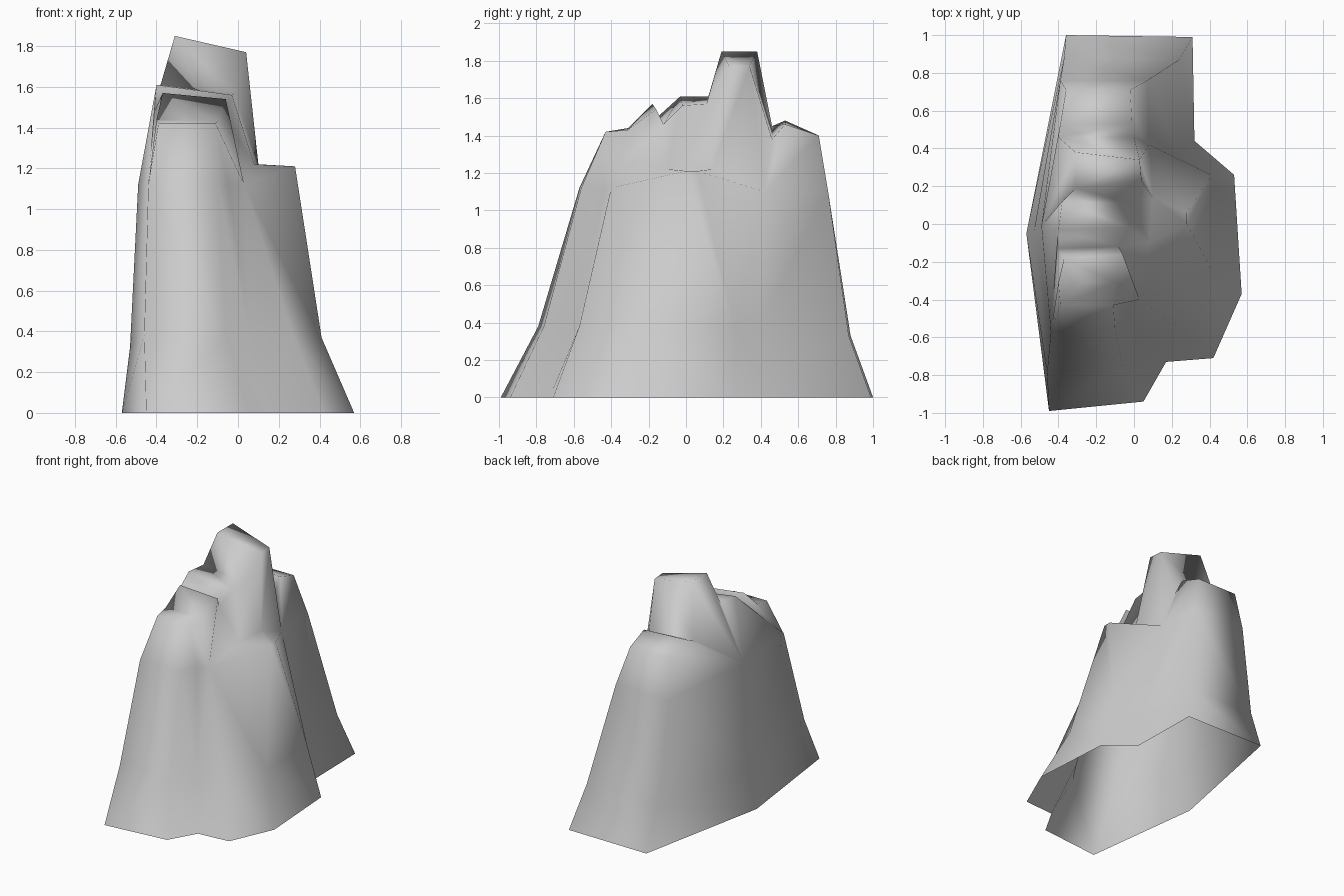
import bpy
import bmesh

default_cube = bpy.data.objects.get("Cube")
if default_cube:
    bpy.data.objects.remove(default_cube, do_unlink=True)


def make_material(name, colour):
    material = bpy.data.materials.new(name)
    material.use_nodes = True
    material.diffuse_color = colour
    shader = material.node_tree.nodes["Principled BSDF"]
    shader.inputs["Base Color"].default_value = colour
    shader.inputs["Roughness"].default_value = 0.9
    return material


def stitch(bm, lower, upper):
    """Fill between two chains of vertices that both run front to back."""
    i = j = 0
    while i < len(lower) - 1 or j < len(upper) - 1:
        can_lower, can_upper = i < len(lower) - 1, j < len(upper) - 1
        step_lower = can_lower and (
            not can_upper or lower[i + 1].co.y < upper[j + 1].co.y)
        if step_lower:
            bm.faces.new((lower[i], lower[i + 1], upper[j]))
            i += 1
        else:
            bm.faces.new((lower[i], upper[j + 1], upper[j]))
            j += 1


bm = bmesh.new()

# Cliff columns, each from the ground up: foot, waist, shoulder
columns = {
    "front_right": [(-.45, -.99, 0), (-.46, -.79, .38), (-.44, -.57, 1.12)],
    "front_left": [(.05, -.94, 0), (-.06, -.76, .38), (-.1, -.56, 1.12)],
    "front_gully": [(.17, -.73, 0), (.06, -.58, .38), (-.05, -.43, 1.12)],
    "front_rib": [(.42, -.71, 0), (.27, -.57, .38), (.03, -.4, 1.12)],
    "spur_front": [(.57, -.37, 0), (.41, -.24, .37), (.28, 0, 1.21)],
    "spur_back": [(.53, .26, 0), (.41, .26, .37), (.28, .06, 1.21)],
    "back_gully": [(.32, .44, 0), (.22, .4, .4), (.08, .42, 1.1)],
    "back_left": [(.31, .99, 0), (.24, .87, .33), (.07, .76, 1.1)],
    "back_right": [(-.36, 1, 0), (-.37, .88, .33), (-.39, .76, 1.1)],
    "right_bulge": [(-.57, -.05, 0), (-.53, -.04, .32), (-.49, -.01, 1.12)],
}
verts = {name: [bm.verts.new(p) for p in path] for name, path in columns.items()}
names = list(verts)
for here, after in zip(names, names[1:] + names[:1]):
    a, b = verts[here], verts[after]
    for level in range(len(a) - 1):
        bm.faces.new((a[level], b[level], b[level + 1], a[level + 1]))
shoulder = {name: column[-1] for name, column in verts.items()}

# Flat top of the side spur
spur_inner_front = bm.verts.new((.08, -.1, 1.22))
spur_inner_back = bm.verts.new((.1, .14, 1.22))
bm.faces.new((shoulder["front_rib"], shoulder["spur_front"], spur_inner_front))
bm.faces.new((shoulder["spur_front"], shoulder["spur_back"],
              spur_inner_back, spur_inner_front))
bm.faces.new((shoulder["spur_back"], shoulder["back_gully"], spur_inner_back))

# Jagged ridge stations: right x, left x, right y, left y, right z, left z
ridge = [
    (-.39, -.11, -.43, -.43, 1.42, 1.42),
    (-.40, -.10, -.31, -.31, 1.44, 1.43),
    (-.37, -.06, -.18, -.16, 1.57, 1.54),
    (-.41, -.08, -.13, -.12, 1.48, 1.46),
    (-.40, -.03, -.03, -.02, 1.61, 1.56),
    (-.38, -.02, .12, .11, 1.61, 1.57),
    (-.31, .04, .19, .23, 1.85, 1.77),
    (-.31, .03, .38, .34, 1.85, 1.77),
    (-.40, 0, .46, .46, 1.45, 1.38),
    (-.39, -.01, .53, .53, 1.48, 1.46),
    (-.36, -.02, .71, .71, 1.4, 1.4),
]
right_edge = [bm.verts.new((s[0], s[2], s[4])) for s in ridge]
left_edge = [bm.verts.new((s[1], s[3], s[5])) for s in ridge]
for k in range(len(ridge) - 1):
    bm.faces.new((right_edge[k], left_edge[k], left_edge[k + 1], right_edge[k + 1]))

# Upper slopes between the shoulders and the ridge
stitch(bm, [shoulder[n] for n in ("front_right", "right_bulge", "back_right")],
       right_edge)
left_chain = [shoulder[n] for n in ("front_left", "front_gully", "front_rib")]
left_chain += [spur_inner_front, spur_inner_back]
left_chain += [shoulder[n] for n in ("back_gully", "back_left")]
stitch(bm, left_chain, left_edge)
for end, side in ((0, "front"), (-1, "back")):
    bm.faces.new((shoulder[side + "_right"], shoulder[side + "_left"],
                  left_edge[end], right_edge[end]))

# Finish the shell, which stays open underneath
bmesh.ops.triangulate(bm, faces=bm.faces[:], quad_method='SHORT_EDGE')
bmesh.ops.recalc_face_normals(bm, faces=bm.faces[:])
for face in bm.faces:
    face.smooth = True
mesh = bpy.data.meshes.new("rock_cliff")
bm.to_mesh(mesh)
bm.free()
mesh.materials.append(make_material("stone_grey", (.6, .6, .6, 1)))
rock = bpy.data.objects.new("rock_cliff", mesh)
bpy.context.collection.objects.link(rock)
